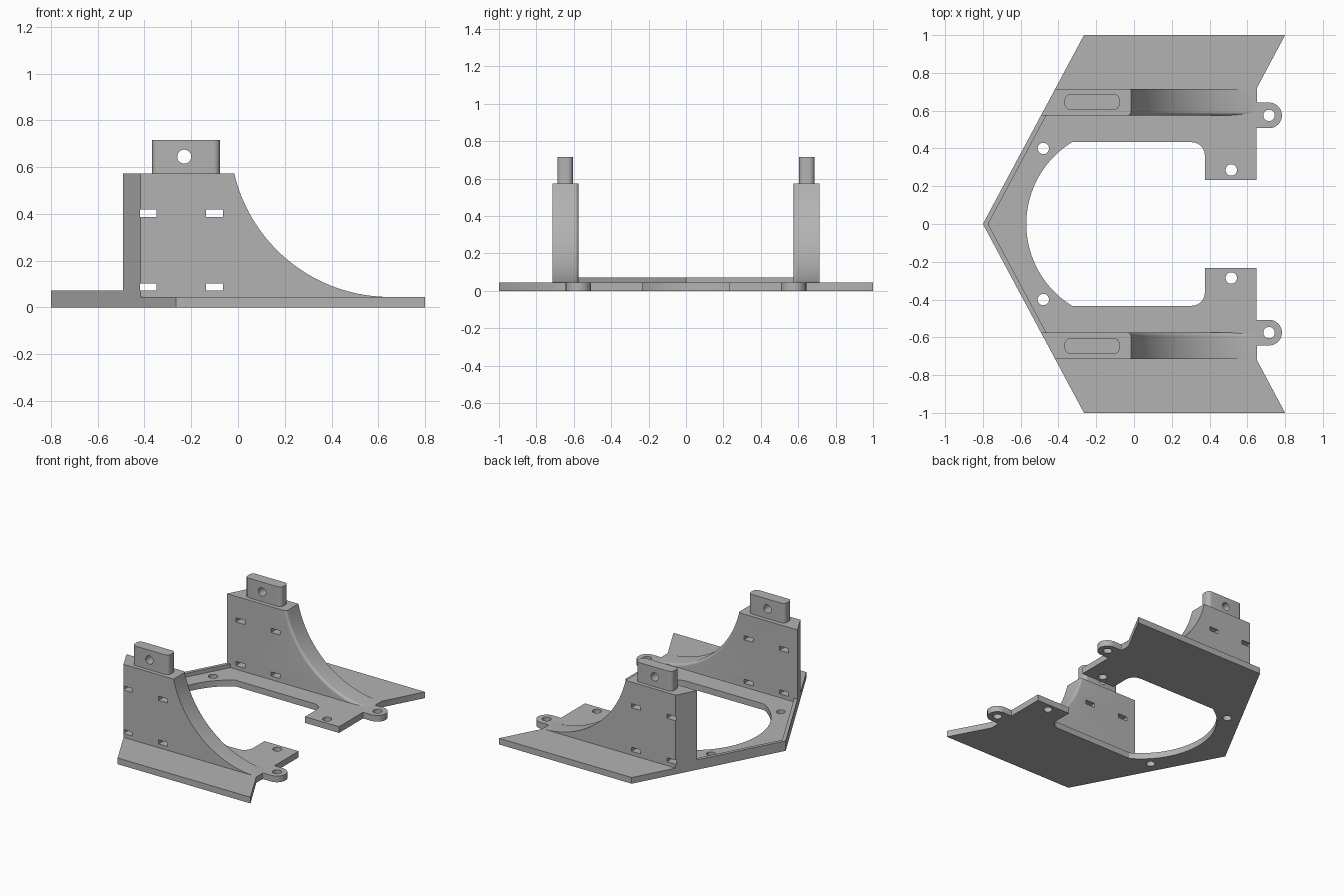
import bpy, bmesh, math
from mathutils import Vector

if "Cube" in bpy.data.objects:
    bpy.data.objects.remove(bpy.data.objects["Cube"])

grey = bpy.data.materials.new("plain grey")
grey.diffuse_color = (0.45, 0.45, 0.45, 1)
grey.use_nodes = True
grey.node_tree.nodes["Principled BSDF"].inputs["Base Color"].default_value = grey.diffuse_color

BASE, TOP = 0.045, 0.574          # plate top, wall top
Y_IN, Y_OUT = 0.575, 0.715        # wall inner and outer side


def edge_x(y):                    # slanted outer edge of the plate
    return -0.8 + 0.535 * abs(y)


def loft(bm, rings):
    """Solid through rings of equal point count, capped at both ends."""
    loops = [[bm.verts.new(p) for p in ring] for ring in rings]
    n = len(loops[0])
    for a, b in zip(loops, loops[1:]):
        for i in range(n):
            j = (i + 1) % n
            bm.faces.new((a[i], a[j], b[j], b[i]))
    bm.faces.new(loops[0][::-1])
    bm.faces.new(loops[-1])


def prism(bm, pts, lo, hi, axis="z"):
    def place(p, h):
        return Vector((p[0], p[1], h)) if axis == "z" else Vector((p[0], h, p[1]))
    loft(bm, [[place(p, h) for p in pts] for h in (lo, hi)])


def arc(cx, cy, r, a0, a1, n):
    return [(cx + r * math.cos(math.radians(a0 + (a1 - a0) * i / n)),
             cy + r * math.sin(math.radians(a0 + (a1 - a0) * i / n))) for i in range(n + 1)]


def circle(cx, cy, r, n=32):
    return arc(cx, cy, r, 0, 360, n)[:-1]


def rect(x0, x1, y0, y1):
    return [(x0, y0), (x1, y0), (x1, y1), (x0, y1)]


def rounded(x0, x1, y0, y1, r):
    return (arc(x1 - r, y1 - r, r, 0, 90, 6) + arc(x0 + r, y1 - r, r, 90, 180, 6)
            + arc(x0 + r, y0 + r, r, 180, 270, 6) + arc(x1 - r, y0 + r, r, 270, 360, 6))


def make(name, bm):
    bmesh.ops.recalc_face_normals(bm, faces=bm.faces)
    me = bpy.data.meshes.new(name)
    bm.to_mesh(me)
    bm.free()
    me.materials.append(grey)
    ob = bpy.data.objects.new(name, me)
    bpy.context.collection.objects.link(ob)
    return ob


def finish(ob, cutter=None, mirror=False):
    """Cut holes, mirror across y, then shade smooth with sharp edges."""
    if cutter:
        cutter.hide_render = True
        m = ob.modifiers.new("holes", "BOOLEAN")
        m.operation, m.solver, m.object = "DIFFERENCE", "EXACT", cutter
    if mirror:
        m = ob.modifiers.new("mirror", "MIRROR")
        m.use_axis = (False, True, False)
    bpy.ops.object.select_all(action="DESELECT")
    bpy.context.view_layer.objects.active = ob
    ob.select_set(True)
    bpy.ops.object.convert(target="MESH")
    bpy.ops.object.shade_smooth_by_angle(angle=math.radians(30))
    if cutter:
        bpy.data.objects.remove(cutter)


def both_sides(half):
    return half + [(x, -y) for x, y in reversed(half[1:-1])]


# base plate: half outline, mirrored into a U with ears and inner tongues
half = [(-0.8, 0), (edge_x(1), 1), (0.8, 1), (0.648, 0.715), (0.648, 0.643)]
half += arc(0.715, 0.575, 0.068, 90, -90, 24)
half += [(0.648, 0.507), (0.648, 0.232), (0.375, 0.232)]
half += arc(0.305, 0.363, 0.07, 0, 90, 10)
a_end = math.degrees(math.atan2(0.433, -0.325 + 0.061))
half += arc(-0.061, 0, 0.509, a_end, 180, 24)
bm = bmesh.new()
prism(bm, both_sides(half), 0, BASE)
plate = make("base_plate", bm)

bm = bmesh.new()
for x, y in ((-0.48, 0.4), (0.515, 0.286), (0.715, 0.575)):
    for s in (1, -1):
        prism(bm, circle(x, y * s, 0.03), -0.1, 0.2)
finish(plate, make("plate_hole_cutter", bm))

# low raised rim along the pointed end
bm = bmesh.new()
prism(bm, both_sides([(-0.8, 0), (edge_x(Y_IN), Y_IN), (edge_x(Y_IN) + 0.028, Y_IN),
                      (-0.772, 0)]), BASE, 0.072)
finish(make("front_rim", bm))

# upright walls: concave sweep, inner edge of the sweep rounded over
R, CX, FILLET = 0.684, 0.65, 0.018
CZ = BASE + R
rings = []
for k in range(7):
    t = math.radians(90 * k / 6)
    y = Y_IN + FILLET * (1 - math.cos(t))
    r = R + FILLET * (1 - math.sin(t))
    a0 = 180 + math.degrees(math.asin(min(1, R / r)))
    a1 = 180 + math.degrees(math.asin((CZ - TOP) / r))
    rings.append((y, r, a0, a1))
rings.append((Y_OUT,) + rings[-1][1:])
bm = bmesh.new()
loft(bm, [[(x, y, z) for x, z in
           [(edge_x(y), BASE)] + arc(CX, CZ, r, a0, a1, 40) + [(edge_x(y), TOP)]]
          for y, r, a0, a1 in rings])
wall = make("side_walls", bm)

bm = bmesh.new()
for x in (-0.42, -0.136):
    for z in (0.072, 0.388):
        prism(bm, rect(x, x + 0.072, z, z + 0.03), 0.5, 0.8, "y")
finish(wall, make("slot_cutter", bm), mirror=True)

# rounded lugs on top of the walls, with a cross hole
bm = bmesh.new()
prism(bm, rounded(-0.367, -0.077, 0.605, 0.687, 0.028), TOP, 0.716)
lug = make("top_lugs", bm)
bm = bmesh.new()
prism(bm, circle(-0.23, 0.645, 0.03), 0.5, 0.8, "y")
finish(lug, make("lug_hole_cutter", bm), mirror=True)
